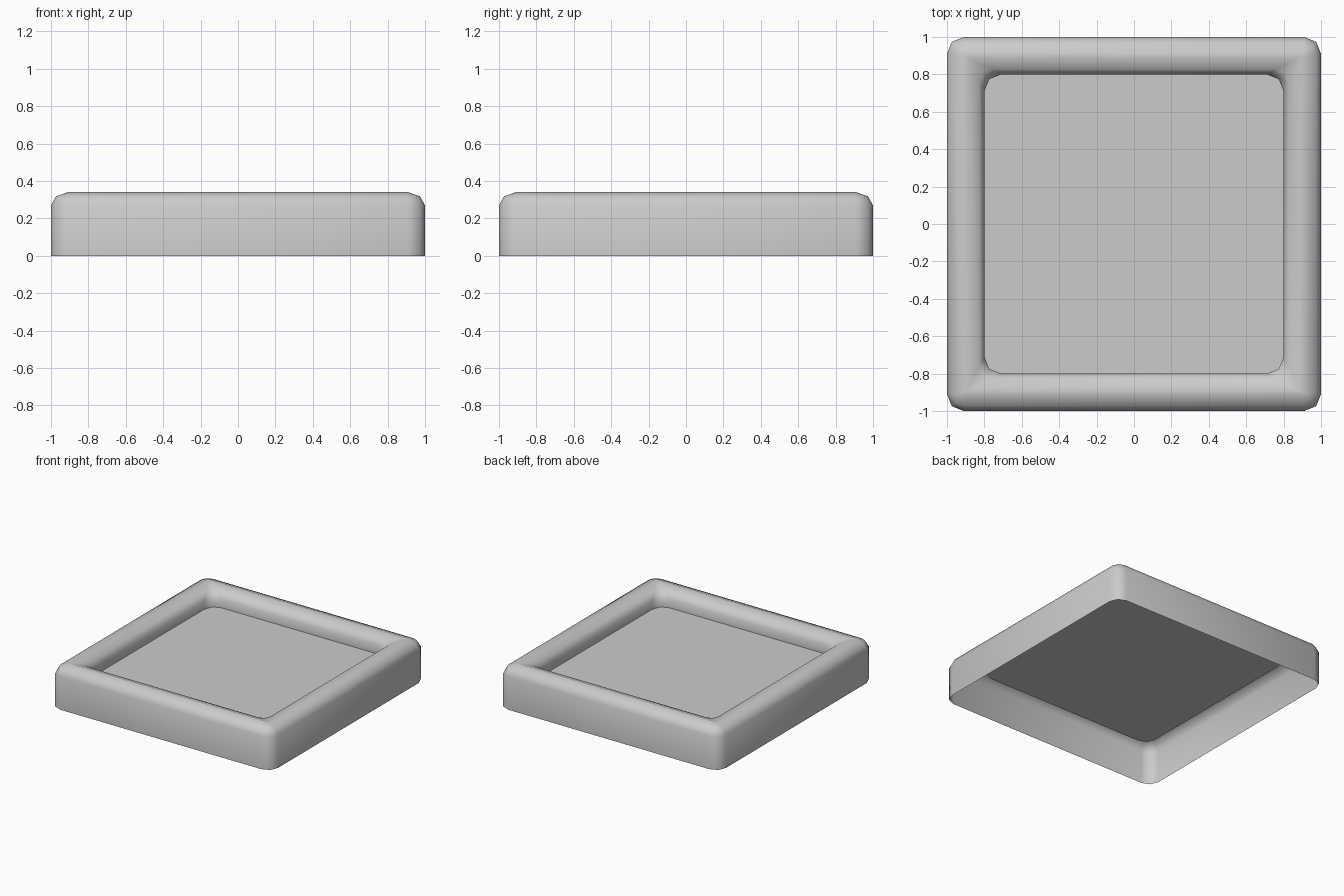
import bpy, bmesh

if "Cube" in bpy.data.objects:
    bpy.data.objects.remove(bpy.data.objects["Cube"])


def rounded_square(bm, half, cut, z):
    """Ring of vertices: a square whose corners are rounded in two steps."""
    mid = half - cut * 0.29
    corner = [(half, half - cut), (mid, mid), (half - cut, half)]
    ring = []
    for _ in range(4):
        ring += [bm.verts.new((x, y, z)) for x, y in corner]
        corner = [(-y, x) for x, y in corner]
    return ring


def make_object(name, bm):
    mesh = bpy.data.meshes.new(name)
    bm.to_mesh(mesh)
    bm.free()
    obj = bpy.data.objects.new(name, mesh)
    bpy.context.collection.objects.link(obj)
    return obj


# Tray: hollow rounded rim around a sunken panel, open underneath
profile = [  # half width, corner cut, height
    (1.0, 0.09, 0.0),
    (1.0, 0.09, 0.27),
    (0.973, 0.065, 0.318),
    (0.91, 0.01, 0.34),
    (0.89, 0.01, 0.34),
    (0.827, 0.065, 0.318),
    (0.80, 0.09, 0.27),
    (0.80, 0.09, 0.20),
]
bm = bmesh.new()
rings = [rounded_square(bm, *p) for p in profile]
for a, b in zip(rings, rings[1:]):
    for i in range(len(a)):
        j = (i + 1) % len(a)
        bm.faces.new((a[i], a[j], b[j], b[i]))
bm.faces.new(rings[-1])
tray = make_object("tray", bm)

# Smooth rim, crisp edge around the panel
bpy.ops.object.select_all(action='DESELECT')
tray.select_set(True)
bpy.context.view_layer.objects.active = tray
bpy.ops.object.shade_smooth_by_angle(angle=1.1)
